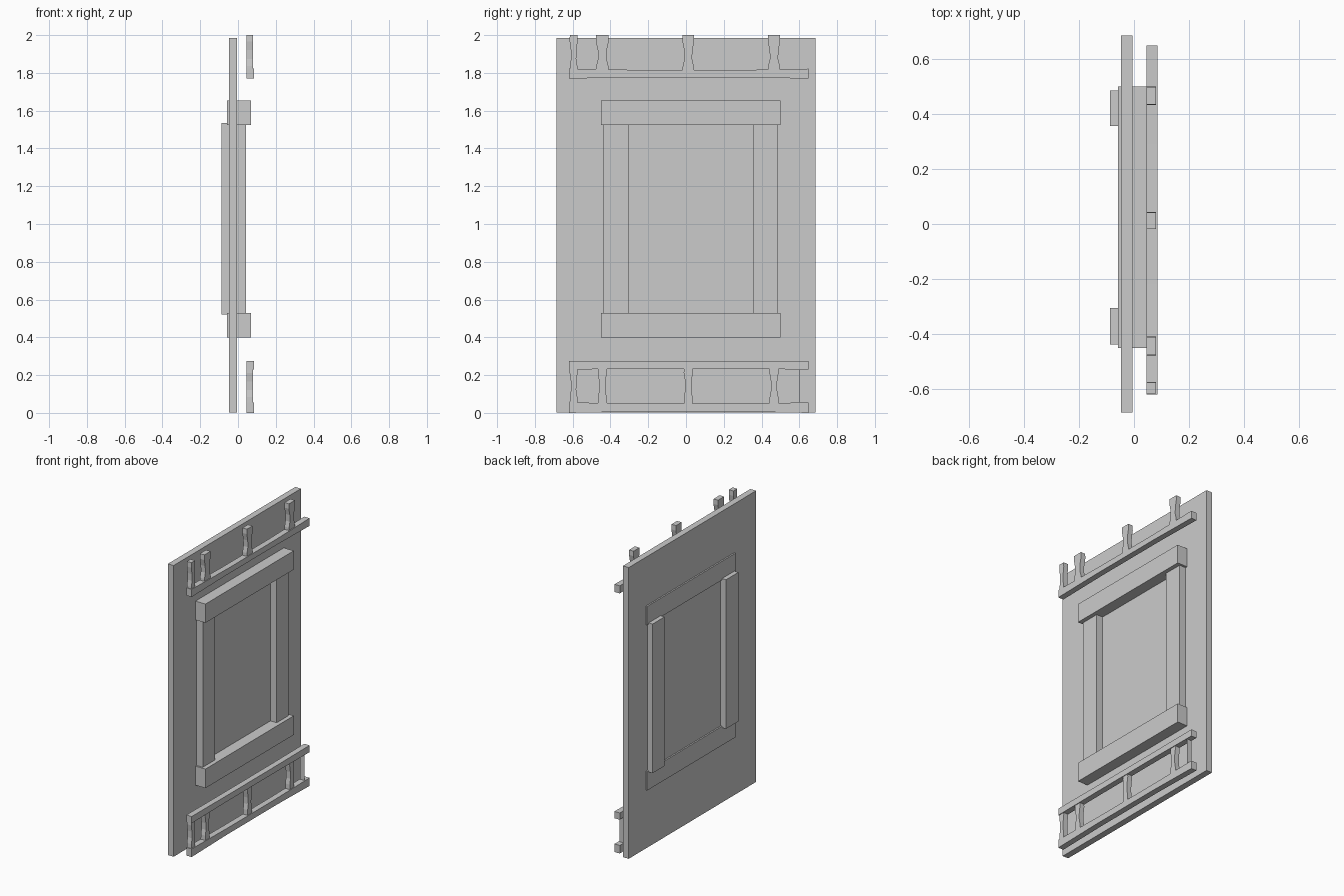
import bpy
import bmesh

if "Cube" in bpy.data.objects:
    bpy.data.objects.remove(bpy.data.objects["Cube"])


def box(name, x, y, z):
    """Box from (min, max) ranges on each axis."""
    bm = bmesh.new()
    bmesh.ops.create_cube(bm, size=1.0)
    for v in bm.verts:
        v.co = [r[0] if c < 0 else r[1] for c, r in zip(v.co, (x, y, z))]
    finish(name, bm)


def slab(name, outline, x):
    """Extrude a (y, z) outline across the x range."""
    bm = bmesh.new()
    face = bm.faces.new([bm.verts.new((x[0], y, z)) for y, z in outline])
    ext = bmesh.ops.extrude_face_region(bm, geom=[face], use_keep_orig=True)
    for v in ext["geom"]:
        if isinstance(v, bmesh.types.BMVert):
            v.co.x = x[1]
    finish(name, bm)


def finish(name, bm):
    bmesh.ops.recalc_face_normals(bm, faces=bm.faces[:])
    mesh = bpy.data.meshes.new(name)
    bm.to_mesh(mesh)
    bm.free()
    bpy.context.collection.objects.link(bpy.data.objects.new(name, mesh))


def rail(name, bottom, top, dip_top, dip_bottom):
    """Long hand-cut rail, slightly slimmer in the middle."""
    slab(name, [(-0.62, bottom), (-0.26, bottom + dip_bottom), (0.29, bottom + dip_bottom),
                (0.648, bottom), (0.648, top), (0.29, top - dip_top),
                (-0.22, top - dip_top), (-0.62, top)], (0.045, 0.085))


def stake(name, y, half, bottom, top):
    """Waisted upright: wide ends, narrow middle."""
    h = top - bottom
    steps = [(0.0, 1.0), (0.22, 0.94), (0.4, 0.66), (0.62, 0.7), (0.84, 1.0), (1.0, 0.96)]
    left = [(y - half * w, bottom + h * t) for t, w in steps]
    right = [(y + half * w, bottom + h * t) for t, w in reversed(steps)]
    slab(name, left + right, (0.046, 0.08))


# Wall panel
box("wall_panel", (-0.048, -0.005), (-0.685, 0.685), (0.003, 1.985))

# Window frame: head and sill beams, and side posts
for name, z in (("sill_beam", (0.40, 0.53)), ("head_beam", (1.525, 1.653))):
    box(name, (-0.058, 0.07), (-0.45, 0.5), z)
for name, y in (("left_post", (-0.438, -0.305)), ("right_post", (0.356, 0.485))):
    box(name, (-0.088, 0.042), y, (0.52, 1.535))

# Horizontal rails
rail("bottom_rail", 0.0, 0.055, 0.005, 0.007)
rail("middle_rail", 0.23, 0.276, 0.002, 0.003)
rail("top_rail", 1.77, 1.822, 0.007, 0.006)

# Waisted stakes between the lower rails and above the top rail
for i, (y, half) in enumerate([(-0.595, 0.021), (-0.443, 0.034), (0.012, 0.031), (0.466, 0.033)]):
    stake(f"upper_stake_{i + 1}", y, half, 1.79, 2.0)
    stake(f"lower_stake_{i + 1}", y, min(half, 0.024), 0.04, 0.245)

# Thin end sliver between the lower rails
box("end_sliver", (0.046, 0.08), (0.599, 0.602), (0.045, 0.24))
